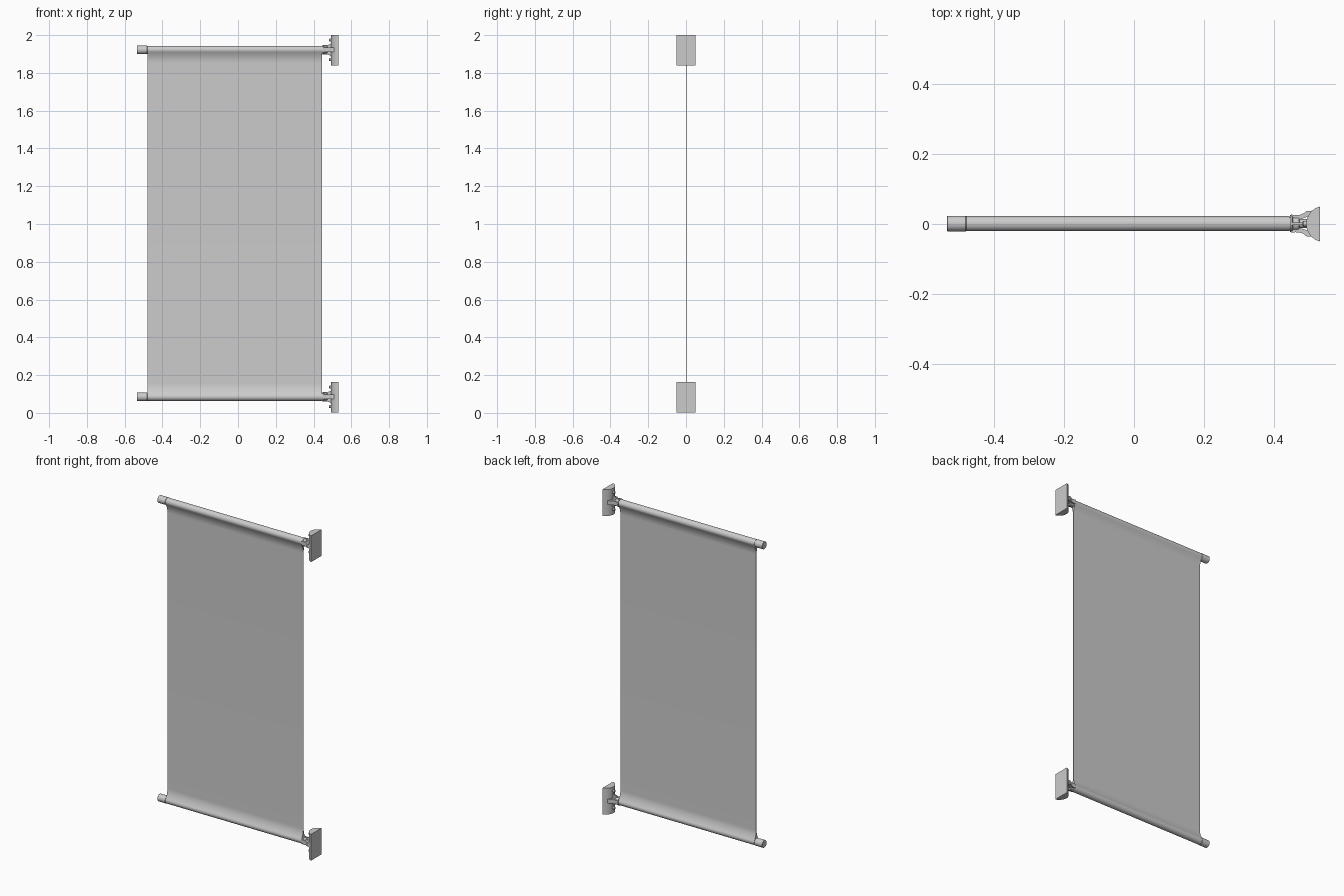
import bpy, bmesh, math
from mathutils import Vector

if "Cube" in bpy.data.objects:
    bpy.data.objects.remove(bpy.data.objects["Cube"])

ROD_Z = (0.085, 1.922)
PLATE_Z = (0.082, 1.919)
Y0 = 0.001


def finish(name, bm):
    bmesh.ops.recalc_face_normals(bm, faces=bm.faces)
    mesh = bpy.data.meshes.new(name)
    bm.to_mesh(mesh)
    bm.free()
    ob = bpy.data.objects.new(name, mesh)
    bpy.context.collection.objects.link(ob)
    bpy.ops.object.select_all(action='DESELECT')
    ob.select_set(True)
    bpy.context.view_layer.objects.active = ob
    bpy.ops.object.shade_smooth_by_angle(angle=math.radians(35))
    return ob


def extrude(name, pts, vec):
    """Extrude a closed 3D outline along a vector."""
    bm = bmesh.new()
    face = bm.faces.new([bm.verts.new(p) for p in pts])
    res = bmesh.ops.extrude_face_region(bm, geom=[face], use_keep_orig=True)
    moved = [g for g in res['geom'] if isinstance(g, bmesh.types.BMVert)]
    bmesh.ops.translate(bm, verts=moved, vec=Vector(vec))
    return finish(name, bm)


def lathe(name, profile, y, z, n=32):
    """Revolve (x, radius) points around an axis parallel to x."""
    bm = bmesh.new()
    rings = [[bm.verts.new((x, y + r * math.cos(2 * math.pi * i / n),
                            z + r * math.sin(2 * math.pi * i / n)))
              for i in range(n)] for x, r in profile]
    for a, b in zip(rings, rings[1:]):
        for i in range(n):
            j = (i + 1) % n
            bm.faces.new((a[i], a[j], b[j], b[i]))
    bm.faces.new(rings[0])
    bm.faces.new(rings[-1])
    return finish(name, bm)


# Banner sheet: teardrop sleeves round both rods, joined by a thin panel
R, THIN = 0.0215, 0.0015
half = []
for i in range(15):
    a = math.radians(90 - 120 * i / 14)
    half.append((R * math.cos(a), R * math.sin(a)))
w0, d0 = half[-1]
for i in range(1, 11):
    t = i / 10
    half.append((THIN + (w0 - THIN) * (1 - t) ** 2, d0 - 0.06 * t))
right = [(w, ROD_Z[1] + d) for w, d in half]
right += [(w, ROD_Z[0] - d) for w, d in reversed(half)]
outline = right + [(-w, z) for w, z in reversed(right[1:-1])]
extrude('banner', [(-0.48, Y0 + w, z) for w, z in outline], (0.925, 0, 0))

# Gusset outline: x along the rod, second value out from the axis
GUSSET = [(0.449, 0.012), (0.449, 0.026), (0.462, 0.0245), (0.475, 0.0255),
          (0.485, 0.029), (0.493, 0.036)]

for level, rz, pz in zip(('lower', 'upper'), ROD_Z, PLATE_Z):
    # Rod and end cap
    lathe(level + '_rod', [(-0.5, 0.019), (0.46, 0.019)], Y0, rz)
    lathe(level + '_end_cap', [(-0.535, 0.021), (-0.5335, 0.0225),
                               (-0.482, 0.0225), (-0.48, 0.021)], Y0, rz)
    # Socket and neck joining rod to wall block
    lathe(level + '_socket', [(0.447, 0.020), (0.447, 0.0245), (0.453, 0.0245),
                              (0.455, 0.021), (0.472, 0.020), (0.474, 0.013),
                              (0.500, 0.013)], Y0, rz)
    # D-shaped wall block
    rad, cx = 0.05125, 0.54425
    lim = math.asin(0.05 / rad)
    arc = [-lim + 2 * lim * i / 24 for i in range(25)]
    extrude(level + '_wall_block',
            [(cx - rad * math.cos(a) + 0.0, rad * math.sin(a), pz - 0.081)
             for a in arc], (0, 0, 0.162))
    # Flared gussets on four sides
    for s, side in ((1, 'a'), (-1, 'b')):
        upright = GUSSET + [(0.498, 0.044), (0.498, 0.012)]
        extrude(f'{level}_vertical_gusset_{side}',
                [(x, Y0 - 0.004, rz + s * d) for x, d in upright], (0, 0.008, 0))
        flat = GUSSET + [(0.508, 0.037), (0.508, 0.025), (0.49, 0.017), (0.475, 0.012)]
        extrude(f'{level}_side_gusset_{side}',
                [(x, Y0 + s * d, rz - 0.012) for x, d in flat], (0, 0, 0.024))
        # Screw heads above and below the socket
        lathe(f'{level}_screw_{side}', [(0.483, 0.006), (0.485, 0.008), (0.5, 0.008)],
              Y0, rz + s * 0.052, 16)
